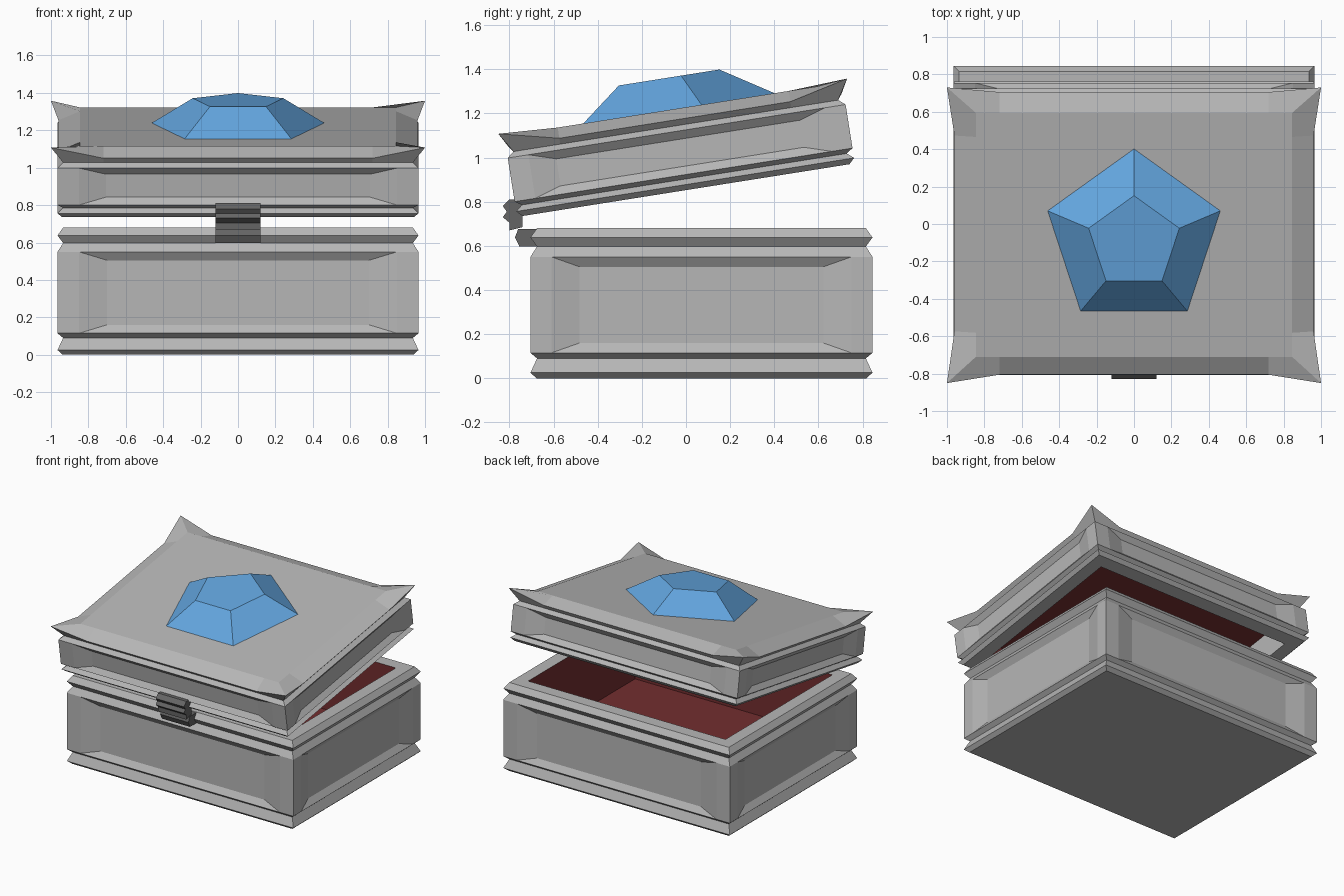
import bpy, bmesh, math

if "Cube" in bpy.data.objects:
    bpy.data.objects.remove(bpy.data.objects["Cube"])


def material(name, rgb):
    m = bpy.data.materials.new(name)
    m.diffuse_color = (*rgb, 1)
    m.use_nodes = True
    m.node_tree.nodes["Principled BSDF"].inputs["Base Color"].default_value = m.diffuse_color
    return m


STONE = material("light grey", (0.47, 0.47, 0.47))
IRON = material("dark grey", (0.13, 0.13, 0.13))
LINING = material("dark red", (0.17, 0.027, 0.029))
BLUE = material("gem blue", (0.125, 0.38, 0.74))


def finish(name, bm, mats, loc=(0, 0, 0), tilt=0):
    me = bpy.data.meshes.new(name)
    bm.to_mesh(me)
    bm.free()
    for m in mats:
        me.materials.append(m)
    ob = bpy.data.objects.new(name, me)
    ob.location = loc
    ob.rotation_euler.x = tilt
    bpy.context.collection.objects.link(ob)
    return ob


def ring(hx, hy, z, sx, sy, corner=None):
    """Rectangle of 12 points; the corners may be pulled out into horns."""
    cx, cy, cz = corner or (hx, hy, z)
    return [(hx, -sy, z), (hx, sy, z), (cx, cy, cz),
            (sx, hy, z), (-sx, hy, z), (-cx, cy, cz),
            (-hx, sy, z), (-hx, -sy, z), (-cx, -cy, cz),
            (-sx, -hy, z), (sx, -hy, z), (cx, -cy, cz)]


def loft(rings):
    """Skin the rings and cap both ends; returns the mesh and its bands."""
    bm = bmesh.new()
    rows = [[bm.verts.new(p) for p in r] for r in rings]
    bands = []
    for a, b in zip(rows, rows[1:]):
        n = len(a)
        bands.append([bm.faces.new((a[i], a[(i + 1) % n], b[(i + 1) % n], b[i]))
                      for i in range(n)])
    first, last = bm.faces.new(rows[0][::-1]), bm.faces.new(rows[-1])
    bmesh.ops.recalc_face_normals(bm, faces=bm.faces[:])
    bm.normal_update()
    return bm, bands, first, last


def recess(bm, band, border):
    """Sink a sloped panel into the middle of each of the four walls."""
    panels = band[::3]
    bmesh.ops.inset_individual(bm, faces=panels, thickness=border,
                               depth=-0.03, use_even_offset=True)
    for i, f in enumerate(panels):
        for v in f.verts:
            if i % 2:
                v.co.x *= 0.87
            else:
                v.co.y *= 0.87


def outer(inset, z):
    return ring(0.965 - inset, 0.775 - inset, z, 0.85, 0.68)


def inner(z):
    return ring(0.84, 0.65, z, 0.72, 0.53)


# Box base: moulded outside, then over the rim and down to the floor
bm, bands, _, floor = loft([
    outer(0.028, 0), outer(0, 0.025), outer(0.03, 0.09), outer(0, 0.115),
    outer(0, 0.55), outer(0.03, 0.597), outer(0, 0.638), outer(0.03, 0.68),
    inner(0.68), inner(0.2)])
for f in bands[8] + [floor]:
    f.material_index = 1
recess(bm, bands[3], 0.045)
finish("box_base", bm, [STONE, LINING], (0, 0.07, 0))

# Lid: ceiling, rim, moulded outside, horned lip and plateau
TILT, LID = math.radians(9), (0, 0, 0.8525)
bm, bands, ceiling, _ = loft([
    inner(0.2), inner(0),
    outer(0.025, 0), outer(0, 0.025), outer(0.03, 0.05), outer(0, 0.07),
    outer(0, 0.27),
    ring(0.935, 0.745, 0.295, 0.72, 0.53),
    ring(0.96, 0.765, 0.322, 0.72, 0.53, (1.0, 0.80, 0.385)),
    ring(0.845, 0.66, 0.371, 0.72, 0.53)])
for f in bands[0] + [ceiling]:
    f.material_index = 0 if f.normal.x > 0.5 else 1
recess(bm, bands[5], 0.038)
finish("lid", bm, [STONE, LINING], LID, TILT)

# Five-sided gem on the lid
def pentagon(r, z):
    return [(r * math.sin(k * math.tau / 5), r * math.cos(k * math.tau / 5) - 0.02, z)
            for k in range(5)]


bm, *_ = loft([pentagon(0.49, 0.368), pentagon(0.255, 0.516)])
finish("gem", bm, [BLUE], LID, TILT)

# Clasp: side profiles swept across the front
def sweep(name, profile, half):
    bm, *_ = loft([[(x, y, z) for y, z in profile] for x in (-half, half)])
    finish(name, bm, [IRON])


sweep("lid_latch", [(-0.74, 0.81), (-0.80, 0.81), (-0.83, 0.78), (-0.812, 0.755),
                    (-0.83, 0.73), (-0.80, 0.705), (-0.80, 0.67), (-0.74, 0.685)], 0.12)
sweep("base_catch", [(-0.67, 0.597), (-0.755, 0.597), (-0.775, 0.638),
                     (-0.76, 0.677), (-0.67, 0.677)], 0.12)
